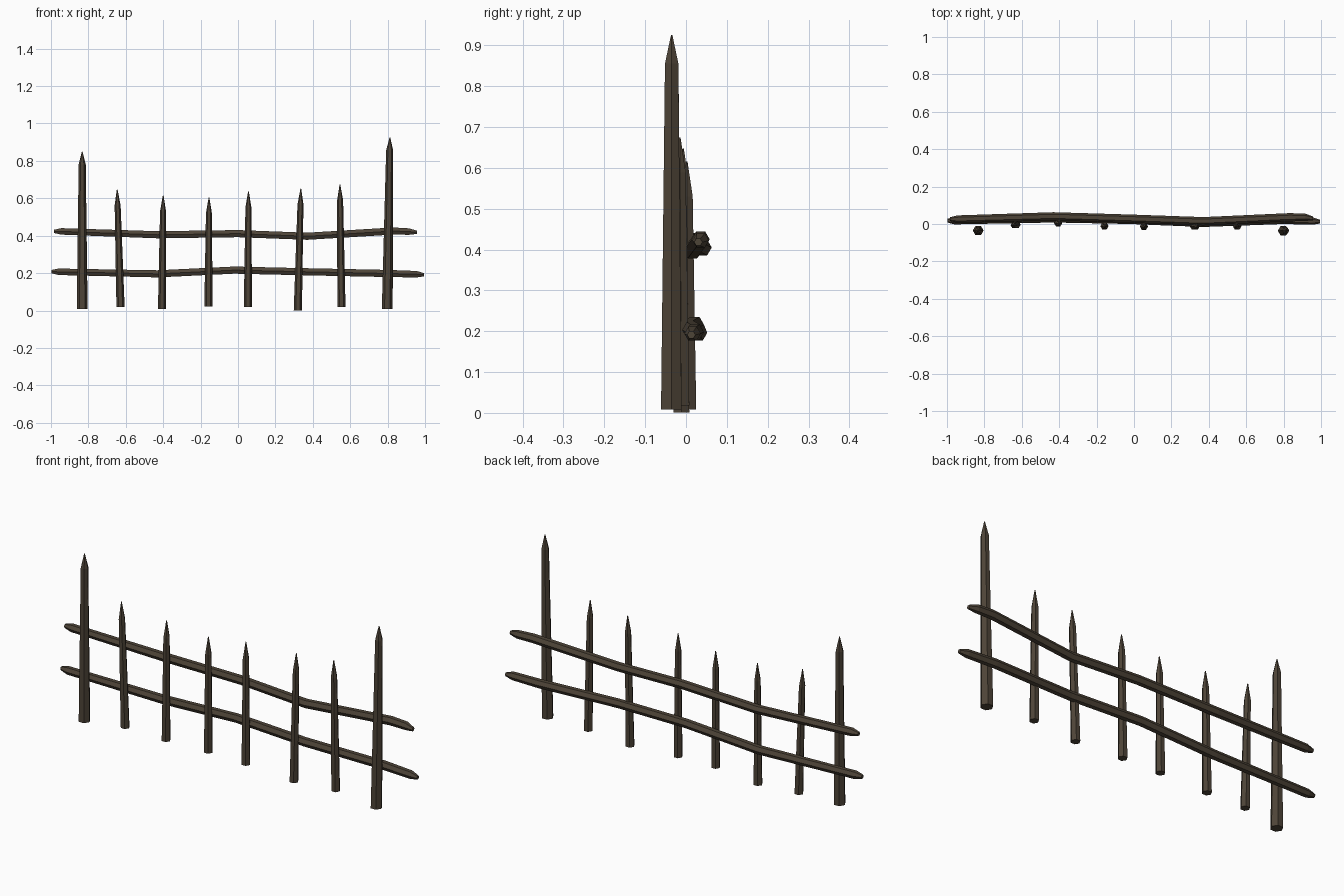
import bpy, bmesh, math
from mathutils import Vector

wood = bpy.data.materials.new("dark_wood")
wood.diffuse_color = (0.076, 0.058, 0.039, 1)


def loft(name, path, radii, u, v, sides=6):
    """Skin six-sided rings, spanned by u and v, along a path."""
    bm = bmesh.new()
    u, v = Vector(u), Vector(v)
    rings = []
    for p, r in zip(path, radii):
        angles = [2 * math.pi * i / sides for i in range(sides)]
        rings.append([bm.verts.new(Vector(p) + r * (math.cos(a) * u + math.sin(a) * v))
                      for a in angles])
    for a, b in zip(rings, rings[1:]):
        for i in range(sides):
            j = (i + 1) % sides
            bm.faces.new((a[i], a[j], b[j], b[i]))
    bm.faces.new(rings[0][::-1])
    bm.faces.new(rings[-1])
    bmesh.ops.recalc_face_normals(bm, faces=bm.faces)
    me = bpy.data.meshes.new(name)
    bm.to_mesh(me)
    bm.free()
    me.materials.append(wood)
    ob = bpy.data.objects.new(name, me)
    bpy.context.collection.objects.link(ob)


def stake(name, bottom, tip, r0, r1, point):
    """Tapered upright with a sharpened top."""
    b, t = Vector(bottom), Vector(tip)
    shoulder = b.lerp(t, 1 - point / (t.z - b.z))
    loft(name, [b, shoulder, t], [r0, r1, 0.002], (1, 0, 0), (0, 1, 0))


# tall end posts
stake("end_post_left", (-0.833, -0.035, 0.008), (-0.833, -0.034, 0.85), 0.029, 0.019, 0.07)
stake("end_post_right", (0.798, -0.036, 0.008), (0.812, -0.035, 0.925), 0.029, 0.019, 0.07)

# short pickets: bottom x, bottom z, tip x, tip z, y
pickets = [(-0.628, 0.018, -0.646, 0.647, -0.003), (-0.406, 0.008, -0.400, 0.615, 0.006),
           (-0.158, 0.022, -0.155, 0.604, -0.011), (0.053, 0.018, 0.056, 0.636, -0.013),
           (0.320, 0.001, 0.336, 0.652, -0.011), (0.553, 0.018, 0.545, 0.674, -0.011)]
for n, (bx, bz, tx, tz, y) in enumerate(pickets, 1):
    stake(f"picket_{n}", (bx, y, bz), (tx, y - 0.004, tz), 0.022, 0.016, 0.085)

# crooked rails with blunt tapered ends
upper = [(-0.983, 0.026, 0.423), (-0.945, 0.026, 0.423), (-0.43, 0.041, 0.405), (0, 0.028, 0.411),
         (0.37, 0.015, 0.397), (0.83, 0.036, 0.425), (0.915, 0.036, 0.422), (0.957, 0.030, 0.418)]
lower = [(-0.998, 0.018, 0.208), (-0.96, 0.018, 0.207), (-0.43, 0.030, 0.196), (-0.02, 0.022, 0.216),
         (0.37, 0.006, 0.207), (0.80, 0.022, 0.198), (0.955, 0.016, 0.194), (0.995, 0.013, 0.191)]
radii = [0.010, 0.020, 0.022, 0.022, 0.022, 0.022, 0.020, 0.010]
loft("upper_rail", upper, radii, (0, 1, 0), (0, 0, 1))
loft("lower_rail", lower, radii, (0, 1, 0), (0, 0, 1))
